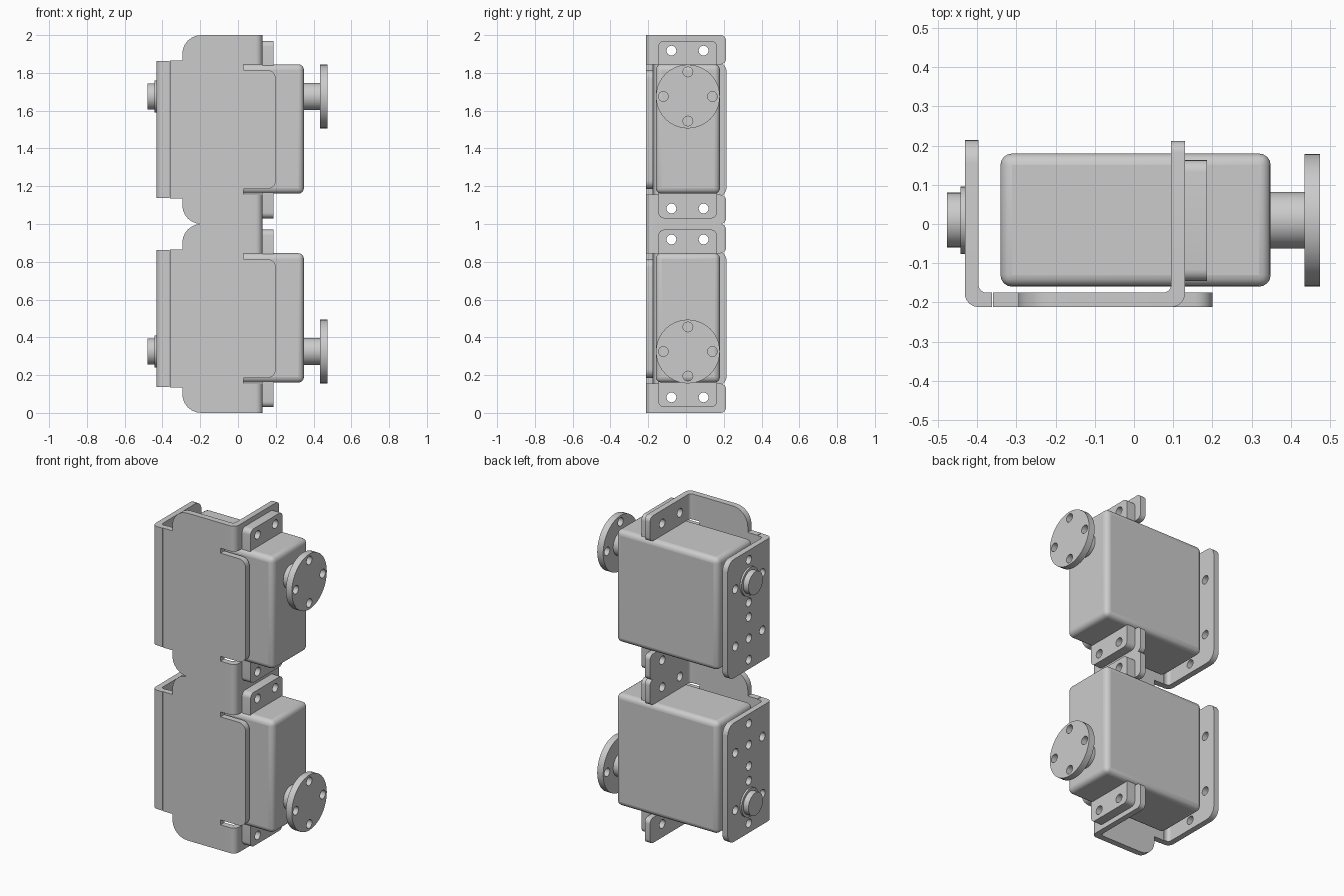
import bpy, bmesh
from math import sin, cos, pi, radians
from mathutils import Vector

if "Cube" in bpy.data.objects:
    bpy.data.objects.remove(bpy.data.objects["Cube"])

YC = 0.01          # y of the motor axis
HOLE = 0.026       # screw hole radius
T = 0.035          # sheet thickness


def rounded(corners, n=6):
    """Outline from (u, v[, radius]) right-angled corners."""
    out = []
    for i, c in enumerate(corners):
        p = Vector(c[:2])
        r = c[2] if len(c) > 2 else 0
        if not r:
            out.append(p)
            continue
        d1 = (Vector(corners[i - 1][:2]) - p).normalized()
        d2 = (Vector(corners[(i + 1) % len(corners)][:2]) - p).normalized()
        for k in range(n + 1):
            t = k / n * pi / 2
            out.append(p + (d1 + d2) * r - d2 * r * cos(t) - d1 * r * sin(t))
    return out


def circle(u, v, r, n=32):
    return [Vector((u + r * cos(2 * pi * k / n), v + r * sin(2 * pi * k / n))) for k in range(n)]


def cross(u, v):
    """Four screw holes around a motor axis."""
    return [circle(u + a, v + b, HOLE, 16) for a, b in ((.13, 0), (-.13, 0), (0, .13), (0, -.13))]


def slab(name, axis, a, b, outline, holes=()):
    """Filled outline with holes, extruded from a to b along the axis."""
    cu = bpy.data.curves.new(name, 'CURVE')
    cu.dimensions, cu.fill_mode, cu.extrude = '2D', 'BOTH', (b - a) / 2
    for loop in [outline, *holes]:
        sp = cu.splines.new('POLY')
        sp.points.add(len(loop) - 1)
        for pt, q in zip(sp.points, loop):
            pt.co = (q[0], q[1], 0, 1)
        sp.use_cyclic_u = True
    tmp = bpy.data.objects.new(name, cu)
    bpy.context.collection.objects.link(tmp)
    dg = bpy.context.evaluated_depsgraph_get()
    me = bpy.data.meshes.new_from_object(tmp.evaluated_get(dg))
    bpy.data.objects.remove(tmp)
    for vert in me.vertices:
        u, v, w = vert.co
        w += (a + b) / 2
        vert.co = {'x': (w, u, v), 'y': (u, w, v), 'z': (u, v, w)}[axis]
    bm = bmesh.new()
    bm.from_mesh(me)
    bmesh.ops.remove_doubles(bm, verts=bm.verts, dist=1e-5)
    bmesh.ops.recalc_face_normals(bm, faces=bm.faces)
    bm.to_mesh(me)
    bm.free()
    ob = bpy.data.objects.new(name, me)
    bpy.context.collection.objects.link(ob)
    return ob


def join(name, parts):
    bpy.ops.object.select_all(action='DESELECT')
    for p in parts:
        p.select_set(True)
    bpy.context.view_layer.objects.active = parts[0]
    bpy.ops.object.join()
    parts[0].name = name
    return parts[0]


def bend(x, into, z0, z1):
    """L-shaped sheet bend; the wall's outer face is at x, the plate runs towards 'into'."""
    x0, x1 = x + into * .07, x + into * T
    return slab("bend", 'z', z0, z1, rounded([
        (x0, -.212), (x, -.212, .035), (x, -.15), (x1, -.15), (x1, -.175, .02), (x0, -.175)]))


def unit(tag, c, s):
    """One motor in its bracket, centred at height c, axis offset towards s."""
    za = c + s * .175

    # bracket: front plate
    half = [(-.36, .365), (-.295, .365), (-.295, .5, .1), (.06, .5),
            (.06, .345), (.03, .345), (.03, .315), (.2, .315, .045)]
    top = [(p[0], c + p[1], *p[2:]) for p in half]
    low = [(p[0], c - p[1], *p[2:]) for p in reversed(half)]
    parts = [slab("plate", 'y', -.212, -.175, rounded(top + low))]
    # bracket: long side wall with screw holes for both axis positions
    holes = cross(YC, c + .175) + cross(YC, c - .175) + [circle(YC, c - s * .175, HOLE, 16)]
    parts.append(bend(-.432, 1, c - .363, c + .363))
    parts.append(slab("wall", 'x', -.432, -.432 + T, rounded([
        (-.15, c - .363), (.215, c - .363, .06), (.215, c + .363, .06), (-.15, c + .363)]), holes))

    # motor body
    bpy.ops.mesh.primitive_cube_add(size=1, location=(.004, YC, c + .003))
    body = bpy.context.object
    body.name = tag + "_motor_body"
    body.scale = (.69, .34, .685)
    bpy.ops.object.transform_apply(location=False, rotation=False, scale=True)
    bev = body.modifiers.new("bevel", 'BEVEL')
    bev.width, bev.segments = .03, 4

    # mounting ears on bracket and motor, above and below
    for m, side in ((1, "top"), (-1, "bottom")):
        z0, z1 = sorted((c + m * .345, c + m * .5))
        screws = [circle(y, c + m * .418, HOLE, 20) for y in (-.077, .093)]
        parts.append(bend(.13, -1, z0, z1))
        parts.append(slab("ear", 'x', .13 - T, .13, rounded([
            (-.15, z0), (.212, z0, .03), (.212, z1, .03), (-.15, z1)]), screws))
        zi, zo = c + m * .325, c + m * .47
        slab(f"{tag}_motor_{side}_ear", 'x', .13, .187, rounded([
            (-.146, zi), (.163, zi), (.163, zo, .03), (-.146, zo, .03)]), screws)
    join(tag + "_bracket", parts)

    # output shaft and horn disc
    slab(tag + "_shaft", 'x', .34, .44, circle(YC, za, .072))
    slab(tag + "_horn_disc", 'x', .435, .475, circle(YC, za, .169, 40), cross(YC, za))
    # rear pivot
    slab(tag + "_pivot_washer", 'x', -.443, -.398, circle(YC, za, .086))
    slab(tag + "_pivot_cap", 'x', -.478, -.44, circle(YC, za, .07))


unit("upper", 1.5, 1)
unit("lower", .5, -1)

bpy.ops.object.select_all(action='SELECT')
bpy.ops.object.shade_smooth_by_angle(angle=radians(32))
